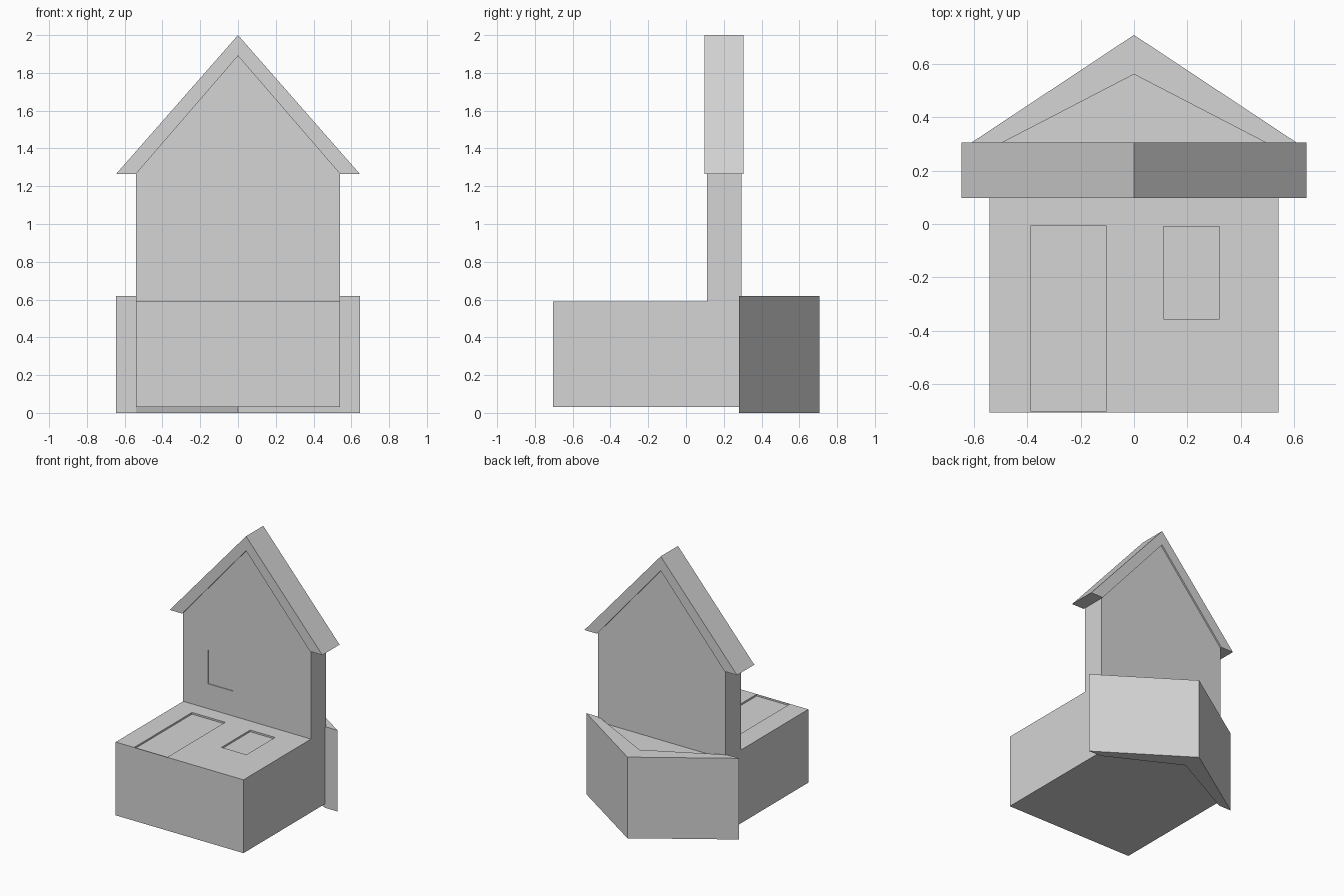
import bpy
import bmesh

cube = bpy.data.objects.get("Cube")
if cube:
    bpy.data.objects.remove(cube, do_unlink=True)

grey = bpy.data.materials.new("plain_grey")
grey.use_nodes = True
colour = (0.66, 0.66, 0.66, 1)
grey.diffuse_color = colour
grey.node_tree.nodes["Principled BSDF"].inputs["Base Color"].default_value = colour


def prism(name, outline, near, far, lying=False):
    """Extrude an (x, height) outline through a depth range; lying houses extrude along z."""
    bm = bmesh.new()

    def place(x, h, d):
        return (x, h, d) if lying else (x, d, h)

    rings = [[bm.verts.new(place(x, h, d)) for x, h in outline] for d in (near, far)]
    bm.faces.new(rings[0])
    bm.faces.new(rings[1])
    count = len(outline)
    for i in range(count):
        j = (i + 1) % count
        bm.faces.new((rings[0][i], rings[0][j], rings[1][j], rings[1][i]))
    bmesh.ops.recalc_face_normals(bm, faces=bm.faces[:])
    mesh = bpy.data.meshes.new(name)
    bm.to_mesh(mesh)
    bm.free()
    mesh.materials.append(grey)
    obj = bpy.data.objects.new(name, mesh)
    bpy.context.collection.objects.link(obj)
    return obj


def gable(half, base, eave, peak):
    return [(-half, base), (half, base), (half, eave), (0, peak), (-half, eave)]


def chevron(outer, inner, eave, peak, inner_peak):
    return [(-outer, eave), (-inner, eave), (0, inner_peak),
            (inner, eave), (outer, eave), (0, peak)]


def rect(x0, x1, h0, h1):
    return [(x0, h0), (x1, h0), (x1, h1), (x0, h1)]


def carve(body, cutter):
    """Cut a shallow recess and discard the cutter."""
    cutter.hide_render = True
    mod = body.modifiers.new("recess", "BOOLEAN")
    mod.operation = "DIFFERENCE"
    mod.solver = "EXACT"
    mod.object = cutter
    bpy.context.view_layer.objects.active = body
    bpy.ops.object.modifier_apply(modifier=mod.name)
    bpy.data.objects.remove(cutter, do_unlink=True)


WALL = 0.54
EAVE = 0.645

# Lying house: walls, door and window recesses, roof pointing to the back
lying_walls = prism("lying_house_walls", gable(WALL, -0.705, 0.283, 0.56), 0.03, 0.59, True)
carve(lying_walls, prism("door_cutter", rect(-0.385, -0.105, -0.702, -0.005), 0.577, 0.7, True))
carve(lying_walls, prism("window_cutter", rect(0.11, 0.32, -0.355, -0.01), 0.577, 0.7, True))
prism("lying_house_roof", chevron(EAVE, WALL, 0.28, 0.707, 0.56), 0, 0.62, True)

# Standing house: gabled wall slab, faint window recess, roof
tall_walls = prism("standing_house_walls", gable(WALL, 0.57, 1.265, 1.89), 0.11, 0.293)
carve(tall_walls, prism("tall_window_cutter", rect(-0.33, -0.12, 0.78, 1.04), 0, 0.115))
prism("standing_house_roof", chevron(EAVE, WALL, 1.265, 2.0, 1.89), 0.097, 0.305)
